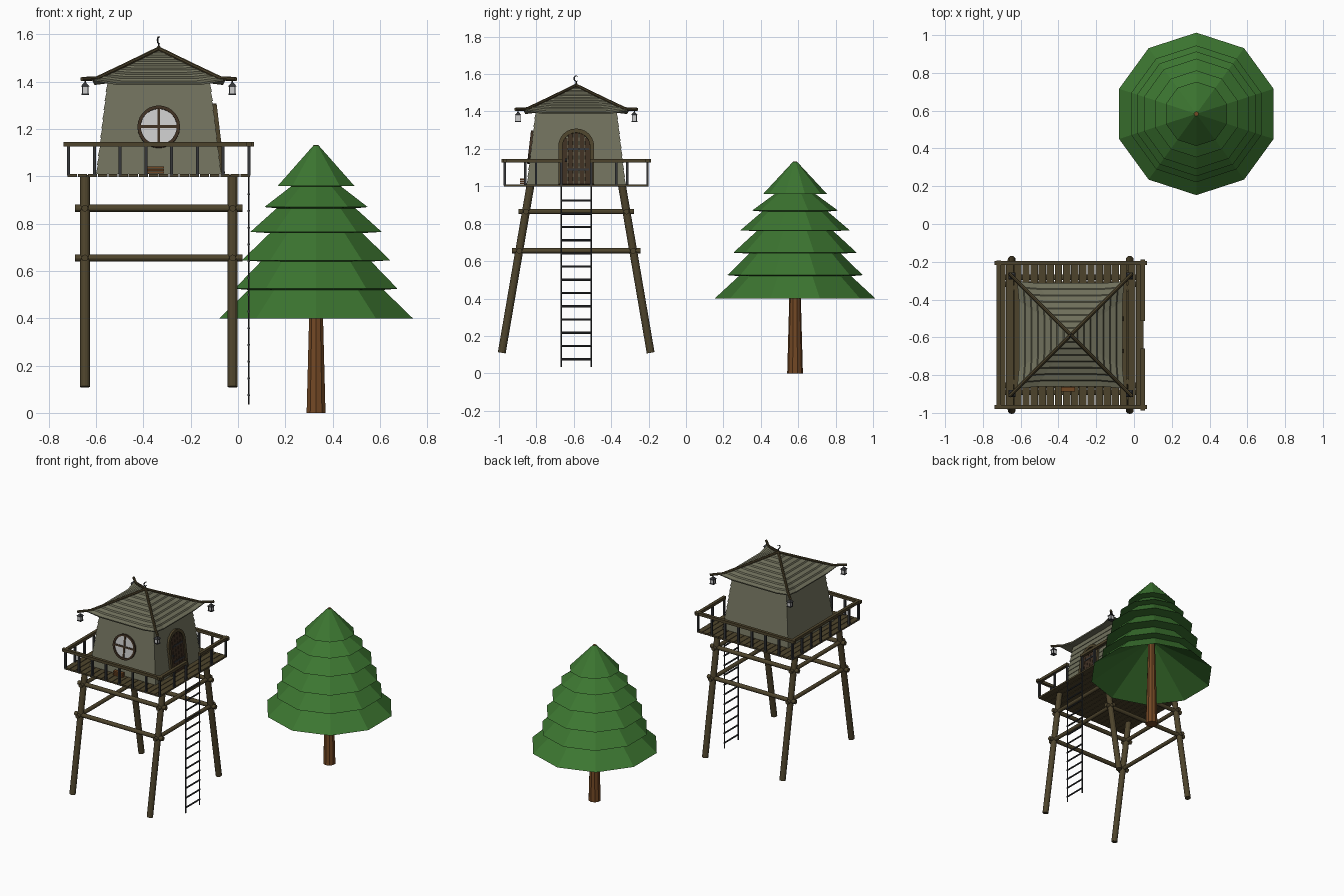
import bpy, bmesh, math
from mathutils import Matrix, Vector

if "Cube" in bpy.data.objects:
    bpy.data.objects.remove(bpy.data.objects["Cube"])

def mat(name, c):
    m = bpy.data.materials.new(name)
    m.diffuse_color = (*c, 1)
    m.use_nodes = True
    m.node_tree.nodes["Principled BSDF"].inputs["Base Color"].default_value = m.diffuse_color
    return m

WOOD = mat("dark wood", (.075, .057, .025))
DOOR = mat("door wood", (.05, .03, .017))
BOARD = mat("weathered boards", (.16, .16, .105))
IRON = mat("iron", (.035, .037, .04))
GLASS = mat("glass", (.6, .6, .6))
LEAF = mat("needles", (.045, .18, .03))
BARK = mat("bark", (.17, .065, .018))
TOWER = Vector((-.335, -.587, 0))
TREE = Vector((.33, .583, 0))

def finish(name, bm, m, at=TOWER):
    bmesh.ops.recalc_face_normals(bm, faces=bm.faces)
    me = bpy.data.meshes.new(name)
    bm.to_mesh(me)
    bm.free()
    o = bpy.data.objects.new(name, me)
    o.location = at
    me.materials.append(m)
    bpy.context.collection.objects.link(o)
    return o

def box(bm, c, s, M=Matrix()):
    bmesh.ops.create_cube(bm, size=1, matrix=M @ Matrix.Translation(c) @ Matrix.Diagonal((*s, 1)))

def rod(bm, p, q, r, n=12, r2=None, turn=0):
    p, q = Vector(p), Vector(q)
    d = q - p
    M = Matrix.Translation((p + q) / 2) @ d.to_track_quat('Z', 'Y').to_matrix().to_4x4() @ Matrix.Rotation(turn, 4, 'Z')
    bmesh.ops.create_cone(bm, cap_ends=True, segments=n, radius1=r, radius2=r if r2 is None else r2, depth=d.length, matrix=M)

def loft(bm, rings, caps=True):
    vs = [[bm.verts.new(p) for p in r] for r in rings]
    n = len(vs[0])
    for a, b in zip(vs, vs[1:]):
        for i in range(n):
            bm.faces.new((a[i], a[(i + 1) % n], b[(i + 1) % n], b[i]))
    if caps:
        bm.faces.new(vs[0])
        bm.faces.new(vs[-1])

def square(h, z, lift=0, flare=0):
    # square ring whose corners may rise and reach outwards
    out = []
    for k in range(4):
        R = Matrix.Rotation(k * math.pi / 2, 3, 'Z')
        out += [R @ Vector((-h - flare, -h - flare, z + lift)), R @ Vector((-h * .65, -h, z + lift * .1)), R @ Vector((h * .65, -h, z + lift * .1))]
    return out

def band(bm, outer, inner, depth, M):
    # flat closed band between two outlines, given a thickness
    f = lambda pts, z: [M @ Vector((x, y, z)) for x, y in pts]
    loft(bm, [f(outer, 0), f(outer, depth), f(inner, depth), f(inner, 0), f(outer, 0)], False)
    bmesh.ops.remove_doubles(bm, verts=bm.verts, dist=1e-5)

# splayed legs and cross poles
HX = .3125
leg_y = lambda z: .398 - .153 * (z - .11) / .89
bm = bmesh.new()
for sx in (-1, 1):
    for sy in (-1, 1):
        rod(bm, (sx * HX, sy * .398, .11), (sx * HX, sy * .245, 1.003), .021)
finish("legs", bm, WOOD)
bm = bmesh.new()
for z in (.655, .865):
    e = leg_y(z)
    for s in (-1, 1):
        rod(bm, (-.355, s * e, z), (.355, s * e, z), .015)
        rod(bm, (s * HX, -e - .04, z), (s * HX, e + .04, z), .014)
finish("cross_poles", bm, WOOD)

# deck planks
bm = bmesh.new()
N, D = 18, .387
for i in range(N):
    box(bm, (-D + (i + .5) * 2 * D / N, 0, 1.004), (2 * D / N - .004, 2 * D, .012))
finish("deck_planks", bm, WOOD)

# railing with a gap above the ladder
bm, pm = bmesh.new(), bmesh.new()
R, G = .381, .08
for s in (-1, 1):
    box(bm, (0, s * R, 1.136), (.806, .022, .02))
    box(bm, (R, s * (G + .393) / 2, 1.136), (.022, .393 - G + .014, .02))
    for i in range(8):
        box(pm, (-R + i * 2 * R / 7, s * R, 1.067), (.013, .013, .125))
    for y in (G, .215):
        box(pm, (R, s * y, 1.067), (.013, .013, .125))
box(bm, (-R, 0, 1.136), (.022, .786, .02))
for i in range(1, 7):
    box(pm, (-R, -R + i * 2 * R / 7, 1.067), (.013, .013, .125))
finish("handrails", bm, WOOD)
finish("railing_posts", pm, IRON)

# rope ladder
bm = bmesh.new()
for s in (-1, 1):
    rod(bm, (.38, s * .08, .035), (.38, s * .08, 1.01), .004, 6)
for i in range(13):
    rod(bm, (.38, -.084, .075 + i * .0708), (.38, .084, .075 + i * .0708), .006, 6)
finish("ladder", bm, IRON)

# tapered cabin with lapped boards
bm, rings = bmesh.new(), []
for i in range(10):
    a, b = i / 10, (i + 1) / 10
    rings += [square(.266 - .046 * a, 1.01 + .385 * a), square(.262 - .046 * b, 1.01 + .385 * b)]
loft(bm, rings)
finish("cabin_walls", bm, BOARD)

# hipped roof of lapped boards with lifted corners
bm, rings = bmesh.new(), [square(.2, 1.395), square(.272, 1.384, .022, .01)]
for i in range(8):
    a, b = 1 - i / 8, 1 - (i + 1) / 8 + .02
    for t, dz in ((a, .007), (b, .001)):
        rings.append(square(.274 * t, 1.533 - .147 * t + dz, .02 * t ** 3, .01 * t ** 3))
loft(bm, rings)
finish("roof_boards", bm, BOARD)

# hip beams and lanterns at the four corners
bm, lm, gm = bmesh.new(), bmesh.new(), bmesh.new()
for sx in (-1, 1):
    for sy in (-1, 1):
        P = [(0, 1.54), (.14, 1.472), (.262, 1.414), (.325, 1.411)]
        for (a, za), (b, zb) in zip(P, P[1:]):
            rod(bm, (sx * a, sy * a, za), (sx * b, sy * b, zb), .009, 8)
        x, y = sx * .311, sy * .311
        rod(lm, (x, y, 1.392), (x, y, 1.41), .003, 6)
        rod(lm, (x, y, 1.38), (x, y, 1.396), .027, 4, .006, math.pi / 4)
        box(lm, (x, y, 1.347), (.032, .032, .005))
        box(gm, (x, y, 1.365), (.022, .022, .032))
        for i in (-1, 1):
            for j in (-1, 1):
                box(lm, (x + i * .012, y + j * .012, 1.365), (.004, .004, .034))
rod(bm, (0, 0, 1.52), (0, 0, 1.55), .014, 8, .006)
finish("hip_beams", bm, WOOD)
finish("lantern_frames", lm, IRON)
finish("lantern_glass", gm, GLASS)

# crescent finial
bm = bmesh.new()
rod(bm, (0, 0, 1.545), (0, 0, 1.562), .003, 6)
M = Matrix.Translation((0, 0, 1.576)) @ Matrix.Rotation(math.radians(65), 4, 'Z')
A = [math.radians(50 + 260 * i / 14) for i in range(15)]
rs = []
for i, a in enumerate(A):
    w = .001 + .006 * math.sin(math.pi * i / 14)
    rs.append([M @ Vector((r * math.cos(a), y, r * math.sin(a))) for r, y in ((.016, -.002), (.016, .002), (.016 - w, .002), (.016 - w, -.002))])
loft(bm, rs)
finish("crescent", bm, IRON)

def wall(angle):
    # local x along the wall, y up its slope, z outwards
    tilt = math.atan(.046 / .385)
    return Matrix.Rotation(angle, 4, 'Z') @ Matrix.Translation((0, -.262, 1.01)) @ Matrix.Rotation(math.pi / 2 - tilt, 4, 'X')

# round window on the front
W = wall(0) @ Matrix.Translation((0, .2, 0))
circle = lambda r: [(r * math.cos(i * math.pi / 14), r * math.sin(i * math.pi / 14)) for i in range(28)]
bm = bmesh.new()
band(bm, circle(.09), circle(.076), .014, W)
box(bm, (0, 0, .008), (.012, .156, .008), W)
box(bm, (0, 0, .008), (.156, .012, .008), W)
finish("window_frame", bm, DOOR)
bm = bmesh.new()
rod(bm, W @ Vector((0, 0, -.002)), W @ Vector((0, 0, .007)), .08, 28)
finish("window_glass", bm, GLASS)

# small wooden crate below the window
bm = bmesh.new()
for z in (1.016, 1.027, 1.038):
    box(bm, (-.015, -.288, z), (.075, .024, .009))
finish("crate", bm, BARK)

# arched door on the right side
W = wall(math.pi / 2)
arch = lambda r: [(r, 0)] + [(r * math.cos(i * math.pi / 12), .203 + r * math.sin(i * math.pi / 12)) for i in range(13)] + [(-r, 0)]
bm = bmesh.new()
band(bm, arch(.096), arch(.074), .018, W)
finish("door_frame", bm, WOOD)
bm = bmesh.new()
for i in range(5):
    x = (i - 2) * .03
    h = .203 + math.sqrt(max(.076 ** 2 - x * x, .0005))
    box(bm, (x, h / 2, .004), (.027, h, .012), W)
finish("door_planks", bm, DOOR)
bm = bmesh.new()
for y in (.08, .19):
    box(bm, (.012, y, .011), (.115, .011, .006), W)
box(bm, (-.055, .13, .013), (.01, .014, .014), W)
finish("door_straps", bm, IRON)

# tree trunk and one ten-sided skirt profile turned around it
bm = bmesh.new()
rod(bm, (0, 0, 0), (0, 0, 1.132), .042, 10, .011)
finish("tree_trunk", bm, BARK, TREE)
prof = [(.028, .65), (.43, .4), (.30, .52), (.362, .525), (.245, .64), (.33, .645), (.205, .76),
        (.292, .765), (.175, .865), (.23, .87), (.11, .958), (.17, .96), (.012, 1.13)]
bm = bmesh.new()
ring = lambda r, z: [(r * math.cos(math.radians(18 + 36 * k)), r * math.sin(math.radians(18 + 36 * k)), z) for k in range(10)]
loft(bm, [ring(r, z) for r, z in prof])
finish("tree_needles", bm, LEAF, TREE)
